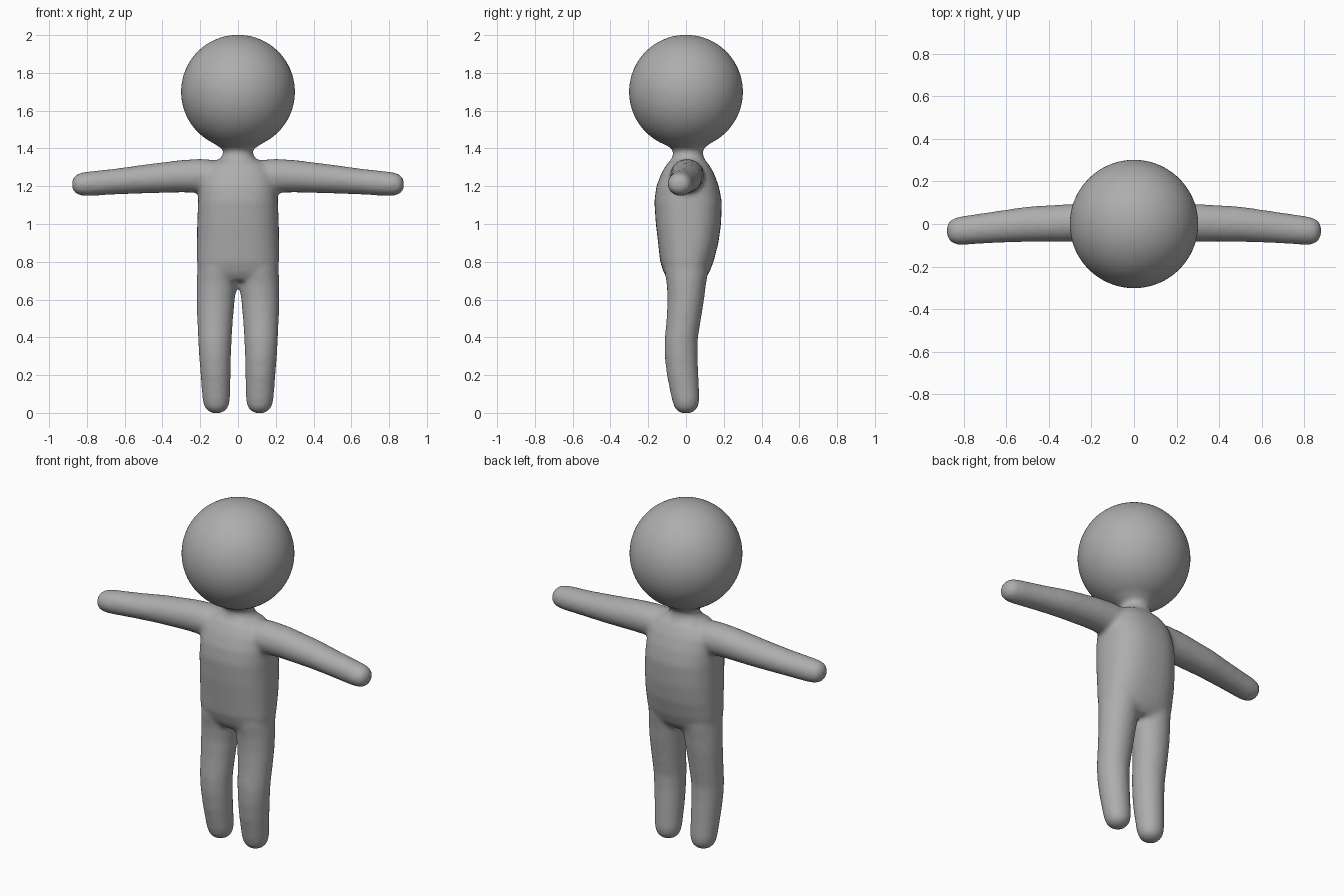
import bpy, bmesh, math
from mathutils import Vector

SIDES = 32


def loft(bm, axis, rings, power=2.0, side=1):
    """Closed tube; each ring is (position, low_a, high_a, low_b, high_b).
    axis 'z': a = x, b = y.  axis 'x': a = y, b = z.  side mirrors x."""
    loops = []
    for t, a0, a1, b0, b1 in rings:
        loop = []
        for i in range(SIDES):
            ang = 2 * math.pi * i / SIDES
            c, s = math.cos(ang), math.sin(ang)
            a = (a0 + a1) / 2 + (a1 - a0) / 2 * math.copysign(abs(c) ** (2 / power), c)
            b = (b0 + b1) / 2 + (b1 - b0) / 2 * math.copysign(abs(s) ** (2 / power), s)
            co = (a, b, t) if axis == 'z' else (t, a, b)
            loop.append(bm.verts.new((co[0] * side, co[1], co[2])))
        loops.append(loop)
    for lo, hi in zip(loops, loops[1:]):
        for i in range(SIDES):
            j = (i + 1) % SIDES
            bm.faces.new((lo[i], lo[j], hi[j], hi[i]))
    bm.faces.new(loops[0])
    bm.faces.new(loops[-1])


bm = bmesh.new()

# head
head = bmesh.ops.create_uvsphere(bm, u_segments=64, v_segments=40, radius=0.302)
bmesh.ops.translate(bm, verts=head['verts'], vec=Vector((0, 0, 1.70)))

# neck, flaring into the head and the shoulders
loft(bm, 'z', [
    (1.28, -0.13, 0.13, -0.10, 0.12),
    (1.34, -0.10, 0.10, -0.08, 0.10),
    (1.37, -0.078, 0.078, -0.068, 0.09),
    (1.395, -0.08, 0.08, -0.07, 0.09),
    (1.42, -0.12, 0.12, -0.11, 0.12),
    (1.46, -0.165, 0.165, -0.16, 0.165),
    (1.55, -0.20, 0.20, -0.20, 0.20),
])

# torso
loft(bm, 'z', [
    (0.70, -0.19, 0.19, -0.09, 0.09),
    (0.74, -0.212, 0.212, -0.117, 0.122),
    (0.80, -0.217, 0.217, -0.137, 0.146),
    (0.90, -0.217, 0.217, -0.148, 0.172),
    (1.00, -0.216, 0.216, -0.160, 0.186),
    (1.12, -0.212, 0.212, -0.168, 0.190),
    (1.20, -0.207, 0.207, -0.157, 0.174),
    (1.27, -0.19, 0.19, -0.130, 0.148),
    (1.32, -0.15, 0.15, -0.100, 0.118),
    (1.34, -0.10, 0.10, -0.075, 0.095),
], power=2.4)

for side in (-1, 1):
    # leg with a slight knee bend and a rounded end
    loft(bm, 'z', [
        (-0.002, 0.095, 0.135, -0.02, 0.02),
        (0.008, 0.070, 0.158, -0.045, 0.045),
        (0.03, 0.051, 0.178, -0.063, 0.064),
        (0.07, 0.042, 0.188, -0.075, 0.072),
        (0.20, 0.039, 0.198, -0.102, 0.066),
        (0.30, 0.037, 0.206, -0.113, 0.061),
        (0.38, 0.034, 0.211, -0.114, 0.061),
        (0.50, 0.026, 0.216, -0.103, 0.080),
        (0.60, 0.017, 0.219, -0.098, 0.096),
        (0.68, 0.004, 0.219, -0.102, 0.106),
        (0.76, -0.004, 0.215, -0.115, 0.120),
        (0.85, 0.0, 0.20, -0.11, 0.11),
    ], side=side)
    # arm with a rounded end
    loft(bm, 'x', [
        (0.06, -0.09, 0.10, 1.15, 1.335),
        (0.20, -0.085, 0.097, 1.165, 1.345),
        (0.30, -0.083, 0.094, 1.167, 1.339),
        (0.50, -0.083, 0.082, 1.162, 1.314),
        (0.65, -0.089, 0.060, 1.156, 1.293),
        (0.80, -0.098, 0.038, 1.148, 1.277),
        (0.84, -0.096, 0.030, 1.152, 1.270),
        (0.865, -0.082, 0.016, 1.165, 1.255),
        (0.878, -0.055, -0.010, 1.190, 1.232),
    ], side=side)

bmesh.ops.recalc_face_normals(bm, faces=bm.faces[:])
mesh = bpy.data.meshes.new("figure_body")
bm.to_mesh(mesh)
bm.free()
body = bpy.data.objects.new("figure_body", mesh)
bpy.context.collection.objects.link(body)

grey = bpy.data.materials.new("plain grey")
grey.diffuse_color = (0.42, 0.42, 0.42, 1)
mesh.materials.append(grey)

# fuse the parts into one skin and soften the joints
fuse = body.modifiers.new("fuse", 'REMESH')
fuse.mode = 'VOXEL'
fuse.voxel_size = 0.012
fuse.use_smooth_shade = True
soften = body.modifiers.new("soften", 'SMOOTH')
soften.factor = 0.5
soften.iterations = 10
